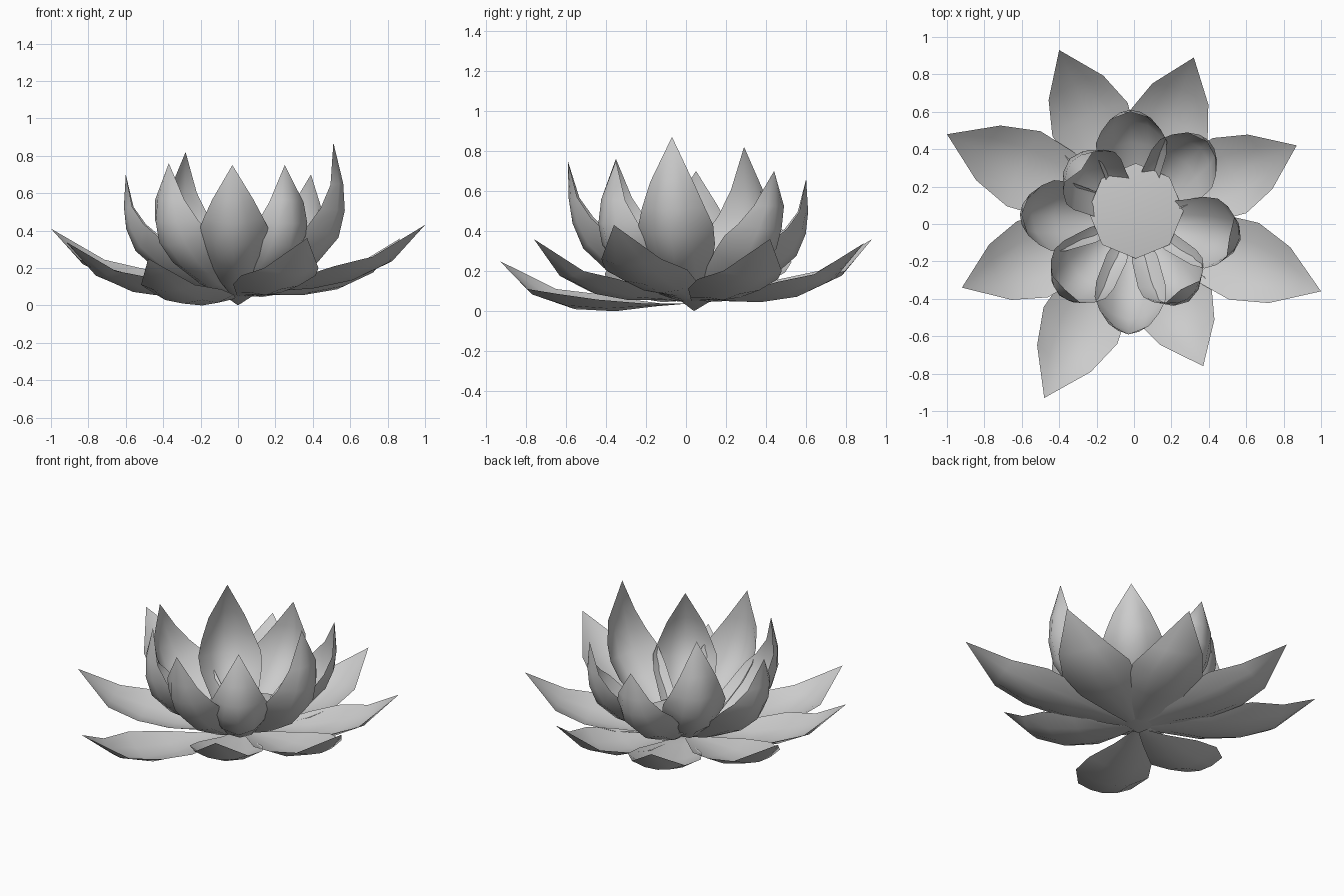
import bpy
import bmesh
from math import cos, sin, pi, atan2, hypot
from mathutils import Vector

cube = bpy.data.objects.get("Cube")
if cube:
    bpy.data.objects.remove(cube)

grey = bpy.data.materials.new("soft_grey")
grey.use_nodes = True
tone = (0.6, 0.6, 0.6, 1)
grey.diffuse_color = tone
grey.node_tree.nodes["Principled BSDF"].inputs["Base Color"].default_value = tone

BASE = Vector((0, 0.03, 0))
COLUMNS = (-1, -0.5, 0, 0.5, 1)

# Petal midribs: radius, height, half width
OUTER = [(0.04, 0.05, 0.02), (0.20, 0.07, 0.09), (0.42, 0.08, 0.19),
         (0.64, 0.12, 0.22), (0.84, 0.21, 0.16), (1.05, 0.41, 0)]
INNER = [(0.03, 0.04, 0.03), (0.22, 0.09, 0.135), (0.42, 0.19, 0.185),
         (0.54, 0.30, 0.19), (0.59, 0.42, 0.16), (0.605, 0.54, 0.11),
         (0.60, 0.72, 0)]


def finish(name, bm):
    bmesh.ops.recalc_face_normals(bm, faces=bm.faces)
    mesh = bpy.data.meshes.new(name)
    bm.to_mesh(mesh)
    bm.free()
    mesh.materials.append(grey)
    for face in mesh.polygons:
        face.use_smooth = True
    obj = bpy.data.objects.new(name, mesh)
    bpy.context.collection.objects.link(obj)


def petal(name, midrib, heading, cup):
    """Sweep a cupped cross-section along a midrib that ends in a point."""
    out = Vector((cos(heading), sin(heading), 0))
    side = Vector((-out.y, out.x, 0))
    bm = bmesh.new()
    rows = []
    last = len(midrib) - 1
    for i, (r, z, w) in enumerate(midrib):
        centre = BASE + out * r + Vector((0, 0, z))
        if i == last:
            rows.append([bm.verts.new(centre)])
            continue
        a, b = midrib[max(i - 1, 0)], midrib[i + 1]
        dr, dz = b[0] - a[0], b[1] - a[1]
        inward = (out * -dz + Vector((0, 0, dr))) / hypot(dr, dz)
        rows.append([bm.verts.new(centre + side * (w * u) + inward * cup * (w * u) ** 2)
                     for u in COLUMNS])
    for low, high in zip(rows, rows[1:]):
        for j in range(len(COLUMNS) - 1):
            if len(high) == 1:
                bm.faces.new((low[j], low[j + 1], high[0]))
            else:
                bm.faces.new((low[j], low[j + 1], high[j + 1], high[j]))
    finish(name, bm)


# Wide outer petals, given by their tips
outer_tips = [(-0.40, 0.93, 0.36), (0.32, 0.89, 0.34), (0.87, 0.42, 0.36),
              (1.00, -0.36, 0.43), (0.37, -0.76, 0.36), (-0.48, -0.93, 0.25),
              (-0.92, -0.34, 0.34), (-1.00, 0.48, 0.41)]
length, rise, _ = OUTER[-1]
for n, (x, y, z) in enumerate(outer_tips, 1):
    x, y = x - BASE.x, y - BASE.y
    stretch = hypot(x, y) / length
    rib = [(r * stretch, h + (z - rise) * (r / length) ** 0.75, w) for r, h, w in OUTER]
    petal(f"outer_petal_{n}", rib, atan2(y, x), 1.6)

# Upright inner petals, given by their tips and how far they belly out
inner_tips = [(0.51, -0.07, 0.87, 1.05), (0.39, 0.44, 0.70, 0.97),
              (-0.02, 0.60, 0.66, 0.97), (-0.28, 0.29, 0.82, 0.88),
              (-0.60, 0.05, 0.70, 1.02), (-0.37, -0.35, 0.76, 1.02),
              (-0.03, -0.59, 0.75, 1), (0.25, -0.35, 0.75, 0.98)]
reach, top, _ = INNER[-1]
for n, (x, y, z, belly) in enumerate(inner_tips, 1):
    x, y = x - BASE.x, y - BASE.y
    lean = reach * belly - hypot(x, y)
    rib = [(r * belly - lean * (h / top) ** 2, h * z / top, w) for r, h, w in INNER]
    petal(f"inner_petal_{n}", rib, atan2(y, x), 4)

# Seed head: low peaked top over a cone that ends in a point
bm = bmesh.new()
rim = [bm.verts.new((0.01 + 0.255 * cos(k * pi / 4), 0.07 + 0.255 * sin(k * pi / 4), 0.17))
       for k in range(8)]
peak = bm.verts.new((0, 0.07, 0.2))
point = bm.verts.new((0, 0.04, 0))
for a, b in zip(rim, rim[1:] + rim[:1]):
    bm.faces.new((a, b, peak))
    bm.faces.new((b, a, point))
for edge in bm.edges:
    edge.smooth = not (edge.verts[0] in rim and edge.verts[1] in rim)
finish("seed_head", bm)
